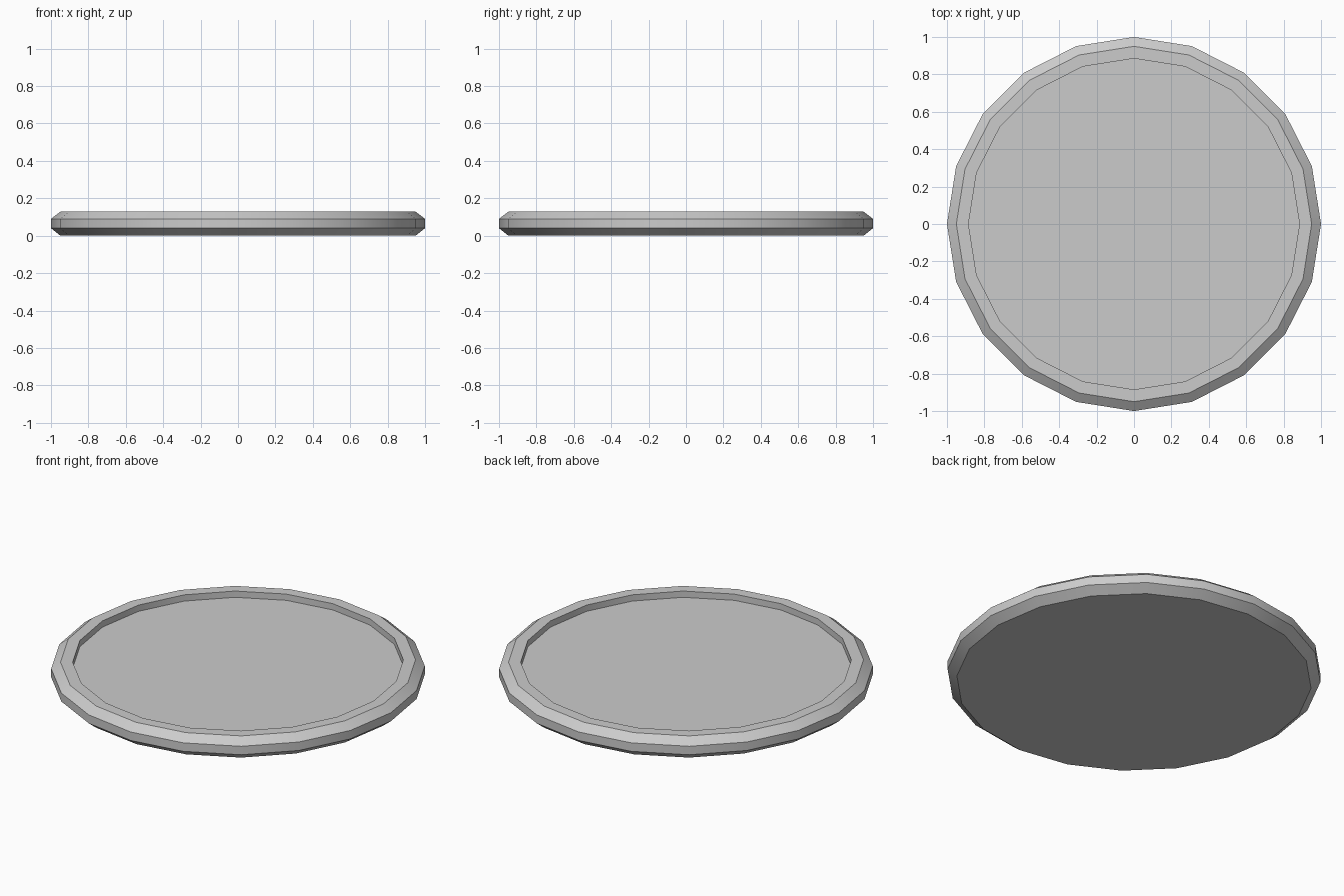
import bpy, bmesh, math

if "Cube" in bpy.data.objects:
    bpy.data.objects.remove(bpy.data.objects["Cube"])

SIDES = 20
# (radius, z) from the underside, round the rim, down to the recessed floor
PROFILE = [(0.95, 0.0), (1.0, 0.04), (1.0, 0.09), (0.95, 0.128),
           (0.885, 0.128), (0.885, 0.091)]

bm = bmesh.new()
rings = []
for r, z in PROFILE:
    rings.append([bm.verts.new((r * math.cos(2 * math.pi * i / SIDES),
                                r * math.sin(2 * math.pi * i / SIDES), z))
                  for i in range(SIDES)])

# Rim bands
for a, b in zip(rings, rings[1:]):
    for i in range(SIDES):
        j = (i + 1) % SIDES
        bm.faces.new((a[i], a[j], b[j], b[i]))

# Underside and recessed floor
bm.faces.new(rings[0][::-1])
bm.faces.new(rings[-1])

mesh = bpy.data.meshes.new("round_tray")
bm.to_mesh(mesh)
bm.free()
tray = bpy.data.objects.new("round_tray", mesh)
bpy.context.collection.objects.link(tray)

# Smooth around the rim, crisp between bands
bpy.context.view_layer.objects.active = tray
tray.select_set(True)
bpy.ops.object.shade_smooth_by_angle(angle=math.radians(30))
